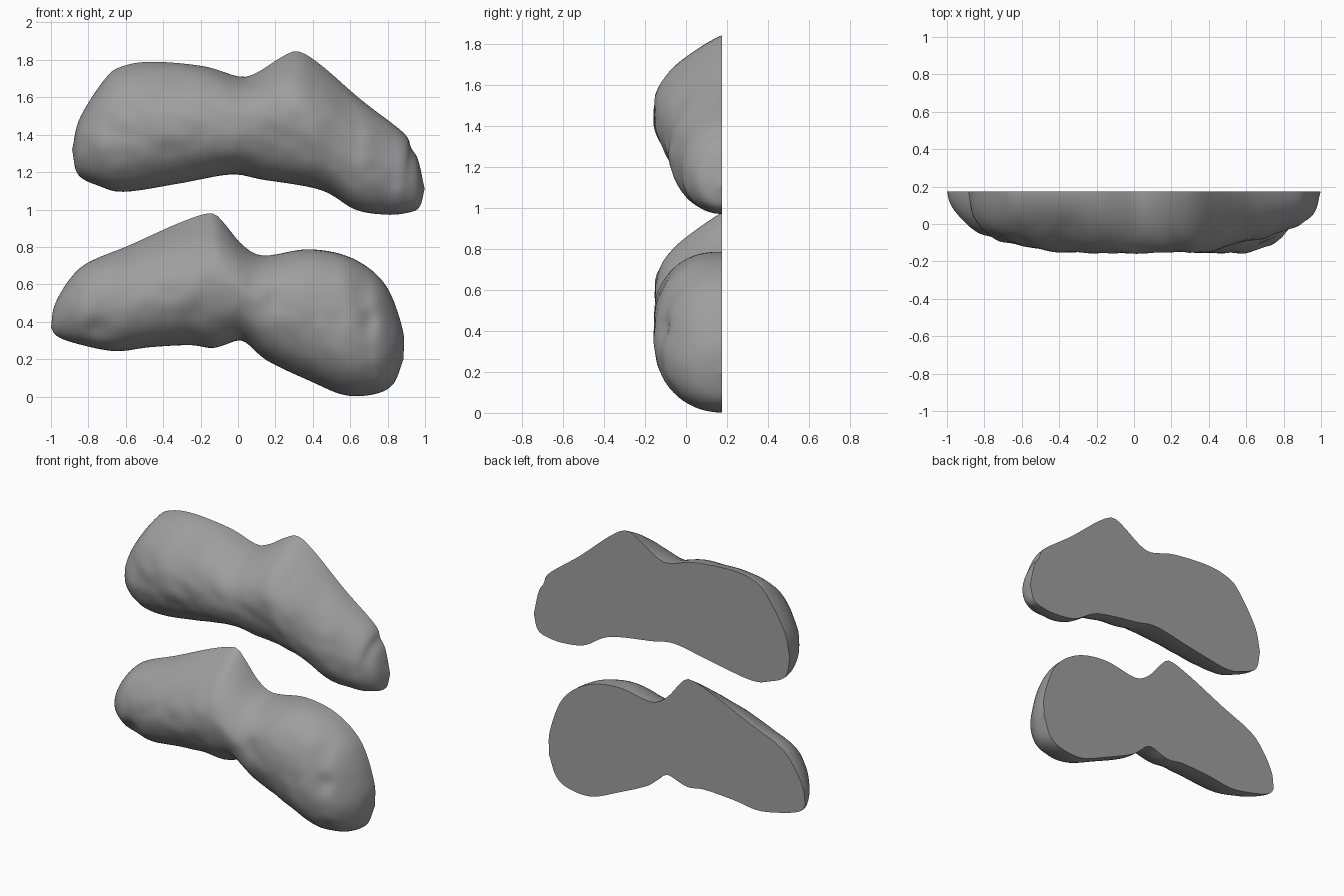
import bpy, bmesh
from math import sin, cos, pi, hypot, exp, radians
from mathutils import Vector, noise

if "Cube" in bpy.data.objects:
    bpy.data.objects.remove(bpy.data.objects["Cube"])

BACK = 0.175          # plane of the flat cut face
N, M = 96, 36         # stations along the length, points across

stone = bpy.data.materials.new("dark_stone")
stone.diffuse_color = (0.345, 0.345, 0.345, 1)
stone.use_nodes = True
stone.node_tree.nodes["Principled BSDF"].inputs["Base Color"].default_value = stone.diffuse_color


def chain(pts, n):
    """Smooth curve through (x, z) points, sampled by arc length, denser at the ends."""
    p = [Vector(q) for q in pts]
    p = [2 * p[0] - p[1]] + p + [2 * p[-1] - p[-2]]
    dense = []
    for a, b, c, d in zip(p, p[1:], p[2:], p[3:]):
        for k in range(16):
            t = k / 16
            dense.append(0.5 * (2 * b + (c - a) * t + (2 * a - 5 * b + 4 * c - d) * t * t
                                + (3 * b - a - 3 * c + d) * t ** 3))
    dense.append(p[-2])
    length = [0.0]
    for a, b in zip(dense, dense[1:]):
        length.append(length[-1] + (b - a).length)
    out, j = [], 0
    for i in range(n + 1):
        u = i / n
        s = (0.6 * (1 - cos(pi * u)) / 2 + 0.4 * u) * length[-1]
        while j < len(dense) - 2 and length[j + 1] < s:
            j += 1
        f = (s - length[j]) / max(length[j + 1] - length[j], 1e-9)
        out.append(dense[j].lerp(dense[j + 1], min(f, 1)))
    return out


def keyed(keys, x):
    """Eased lookup in (x, value) pairs."""
    for (a, va), (b, vb) in zip(keys, keys[1:]):
        if x <= b:
            t = max(0, x - a) / (b - a)
            return va + (vb - va) * t * t * (3 - 2 * t)
    return keys[-1][1]


def stone_half(name, top, bottom, depth, slope, dimples, seed):
    """Domed front between two edge curves; slope > 1 thins the upper edge."""
    upper, lower = chain(top, N), chain(bottom, N)
    bm = bmesh.new()
    rows = []
    for i in range(N + 1):
        a, b = upper[i], lower[i]
        if i in (0, N):
            rows.append([bm.verts.new((a.x, BACK, a.y))] * (M + 1))
            continue
        r = (a - b).length / 0.42
        fill = r / (1 + r ** 4) ** 0.25
        # the narrow waist keeps its full depth
        mid = (a.x + b.x) / 2
        k = min(1, max(0, (0.65 - abs(mid)) / 0.35))
        fill += (0.93 - fill) * k
        row = []
        for j in range(M + 1):
            t = pi * j / M
            q = a.lerp(b, (1 - cos(t)) / 2)
            p = keyed(slope, mid) if t < pi / 2 else 0.95
            bulge = abs(sin(t)) ** p if 0 < j < M else 0
            h = keyed(depth, q.x) * fill * bulge
            # worn, uneven surface with a few round pits
            h *= 1 + 0.05 * noise.noise(Vector((q.x * 4, q.y * 4, seed))) \
                + 0.03 * noise.noise(Vector((q.x * 11, q.y * 11, seed)))
            for x, z, rad, d in dimples:
                h -= d * min(1, bulge * 2) * exp(-(hypot(q.x - x, q.y - z) / rad) ** 2)
            row.append(bm.verts.new((q.x, BACK - max(h, 0), q.y)))
        rows.append(row)
    # domed front
    for r0, r1 in zip(rows, rows[1:]):
        for j in range(M):
            bm.faces.new(list(dict.fromkeys((r0[j], r0[j + 1], r1[j + 1], r1[j]))))
    # flat cut back
    bm.faces.new([r[0] for r in rows] + [r[M] for r in rows[-2:0:-1]])
    bmesh.ops.recalc_face_normals(bm, faces=bm.faces)
    me = bpy.data.meshes.new(name)
    bm.to_mesh(me)
    bm.free()
    me.materials.append(stone)
    ob = bpy.data.objects.new(name, me)
    bpy.context.collection.objects.link(ob)
    bpy.ops.object.select_all(action='DESELECT')
    ob.select_set(True)
    bpy.context.view_layer.objects.active = ob
    bpy.ops.object.shade_smooth_by_angle(angle=radians(40))


# upper piece
stone_half("upper_stone_half",
    [(-.887, 1.32), (-.845, 1.49), (-.71, 1.70), (-.62, 1.765), (-.455, 1.79), (-.18, 1.765),
     (.01, 1.71), (.107, 1.735), (.225, 1.81), (.32, 1.845), (.44, 1.775), (.66, 1.585),
     (.885, 1.41), (.925, 1.33), (.963, 1.265), (.998, 1.11)],
    [(-.887, 1.32), (-.855, 1.187), (-.74, 1.125), (-.604, 1.095), (-.31, 1.14), (-.04, 1.187),
     (.13, 1.16), (.44, 1.105), (.626, 1.0), (.786, .973), (.893, .98), (.968, 1.01), (.998, 1.11)],
    [(-.9, .22), (-.7, .29), (-.4, .34), (-.1, .365), (.35, .35), (.65, .28), (.85, .23), (1, .2)],
    [(-.8, 1), (-.5, 1.3), (-.05, 1.1), (.3, 1.9), (.7, 1)],
    [(-.72, 1.47, .06, .015), (-.38, 1.68, .12, .02)], 3.1)

# lower piece
stone_half("lower_stone_half",
    [(-1, .37), (-.98, .49), (-.90, .627), (-.80, .717), (-.578, .81), (-.31, .93), (-.15, .98),
     (-.086, .94), (.01, .824), (.09, .765), (.17, .755), (.385, .787), (.61, .74), (.786, .60),
     (.88, .36), (.885, .20)],
    [(-1, .37), (-.97, .325), (-.87, .285), (-.66, .243), (-.47, .264), (-.257, .275), (-.13, .26),
     (0, .30), (.053, .28), (.16, .19), (.385, .083), (.57, .008), (.73, .013), (.83, .067), (.885, .20)],
    [(-1, .22), (-.8, .27), (-.5, .33), (-.2, .35), (.55, .35), (.72, .30), (.9, .2)],
    [(-.8, .9), (-.5, 1.3), (-.15, 2.1), (.12, 1.1), (.35, .8), (.9, .85)],
    [(.71, .41, .05, .025), (-.76, .36, .06, .02), (.2, .52, .06, .012)], 7.4)
